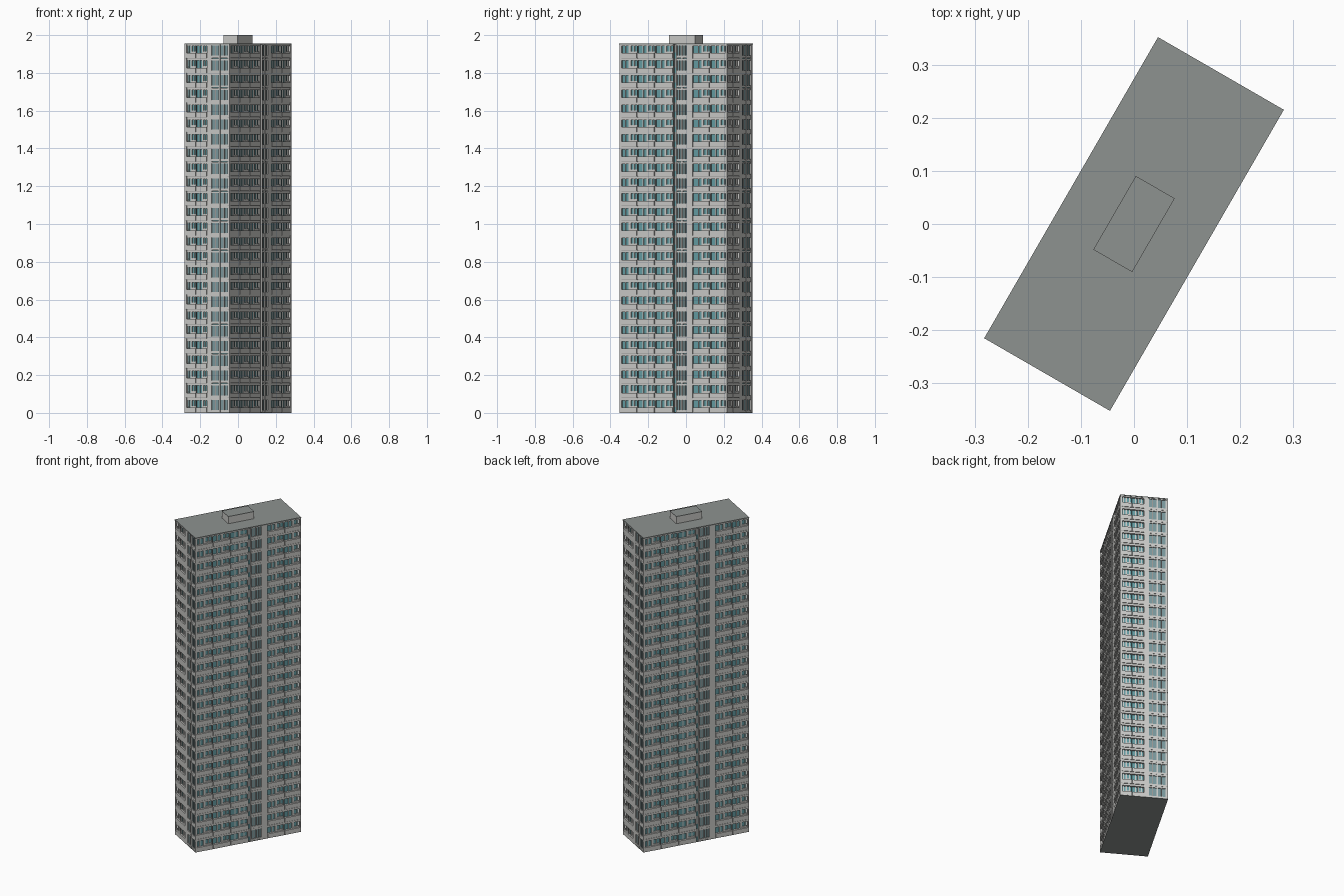
import bpy, bmesh, math
from mathutils import Matrix, Vector

cube = bpy.data.objects.get("Cube")
if cube:
    bpy.data.objects.remove(cube, do_unlink=True)

W, L = 0.1375, 0.329            # half width and half length of the tower
FLOORS, TOP = 25, 1.955
H = TOP / FLOORS
SILL, HEAD = 0.028, 0.066       # glazing band within one storey
RECESS = 0.013
TURN = Matrix.Rotation(math.radians(-30), 4, 'Z')


def material(name, rgb):
    m = bpy.data.materials.new(name)
    m.use_nodes = True
    m.diffuse_color = (*rgb, 1)
    m.node_tree.nodes["Principled BSDF"].inputs["Base Color"].default_value = (*rgb, 1)
    return m


wall = material("pale concrete", (0.60, 0.60, 0.58))
glass = material("teal glass", (0.13, 0.34, 0.37))
pane = material("grey teal glass", (0.20, 0.32, 0.34))
frame = material("grey frame", (0.32, 0.32, 0.31))
roof = material("roof grey", (0.27, 0.29, 0.28))


def add_box(bm, lo, hi):
    lo, hi = Vector(lo), Vector(hi)
    m = Matrix.Translation((lo + hi) / 2) @ Matrix.Diagonal((*(hi - lo), 1))
    bmesh.ops.create_cube(bm, size=1, matrix=m)


def finish(bm, name, mat, storeys=1):
    mesh = bpy.data.meshes.new(name)
    bm.to_mesh(mesh)
    bm.free()
    mesh.materials.append(mat)
    ob = bpy.data.objects.new(name, mesh)
    ob.matrix_world = TURN
    bpy.context.collection.objects.link(ob)
    if storeys > 1:
        mod = ob.modifiers.new("storeys", 'ARRAY')
        mod.count = storeys
        mod.use_relative_offset = False
        mod.use_constant_offset = True
        mod.constant_offset_displace = (0, 0, H)
    return ob


def on_face(bm, side, u0, u1, z0, z1, d0, d1=RECESS):
    """Box on a facade: u is the fraction from left to right, d the depth inwards."""
    if side == "long":
        lo = (W - d1, -L + u0 * 2 * L, z0)
        hi = (W - d0, -L + u1 * 2 * L, z1)
    else:
        lo = (-W + u0 * 2 * W, -L + d0, z0)
        hi = (-W + u1 * 2 * W, -L + d1, z1)
    add_box(bm, lo, hi)
    add_box(bm, (-hi[0], -hi[1], lo[2]), (-lo[0], -lo[1], hi[2]))  # opposite facade


def make(name, mat, boxes, storeys=1):
    bm = bmesh.new()
    for b in boxes:
        on_face(bm, *b)
    return finish(bm, name, mat, storeys)


# Glazed core, roof and roof hut
def block(name, mat, x, y, z0, z1):
    bm = bmesh.new()
    add_box(bm, (-x, -y, z0), (x, y, z1))
    finish(bm, name, mat)


block("glazed_core", glass, W - RECESS, L - RECESS, 0.004, TOP - 0.004)
block("base_slab", roof, W - 0.001, L - 0.001, 0, 0.004)
block("roof_slab", roof, W, L, TOP - 0.006, TOP)
block("roof_hut", wall, 0.042, 0.08, TOP, 1.997)
block("roof_hut_cap", roof, 0.0425, 0.0805, 1.997, 2.0)

# Balcony bays and window bays on each facade
balconies = [("long", a, b) for a, b in
             ((0, 0.165), (0.165, 0.33), (0.33, 0.5), (0.68, 0.84), (0.84, 1))]
balconies += [("short", 0, 0.25), ("short", 0.25, 0.5)]
windows = [("long", 0.535, 0.575), ("long", 0.585, 0.625),
           ("short", 0.60, 0.76), ("short", 0.79, 0.95)]

parapets, lintels, mullions, rails = [], [], [], []
for side, a, b in balconies:
    w = b - a
    parapets.append((side, a + w * 0.03, b - w * 0.03, 0.002, SILL, 0))
    lintels.append((side, a, b, HEAD, H, 0.002))
    rails.append((side, a, b, 0, 0.002, 0.004))
    # glazing posts behind the parapet, one wide and two narrow
    for t, half in ((0.30, 0.025), (0.55, 0.06), (0.80, 0.025)):
        mullions.append((side, a + w * (t - half), a + w * (t + half), SILL, HEAD, 0.008))
    # low infill beside the balcony door
    mullions.append((side, a + w * 0.61, a + w * 0.97, SILL, SILL + 0.009, 0.008))
make("balcony_parapets", wall, parapets, FLOORS)
make("balcony_lintels", wall, lintels, FLOORS)
make("balcony_posts", wall, mullions, FLOORS)
make("floor_joints", frame, rails, FLOORS)

# Window bays: spandrels, panes and frames
spandrels, panes, frames = [], [], []
for side, a, b in windows:
    spandrels += [(side, a, b, 0.001, 0.014, 0.003), (side, a, b, 0.068, H, 0.003)]
    panes.append((side, a, b, 0.014, 0.068, 0.008))
    mid, half = (a + b) / 2, (b - a) * 0.06
    frames.append((side, mid - half, mid + half, 0.014, 0.068, 0.005))
make("window_spandrels", wall, spandrels, FLOORS)
make("window_panes", pane, panes, FLOORS)
make("window_bars", frame, frames, FLOORS)

# Recessed slot beside the stair windows
make("slot_panels", frame, [("long", 0.507, 0.525, 0.03, H, 0.009)], FLOORS)

# Full-height piers and walls
solid = [("long", 0.525, 0.535), ("long", 0.575, 0.585), ("long", 0.625, 0.68),
         ("short", 0.5, 0.60), ("short", 0.76, 0.79), ("short", 0.95, 0.995)]
make("wall_piers", wall, [(s, a, b, 0.004, TOP - 0.006, 0.001) for s, a, b in solid])

# Thin dividers between neighbouring balconies
dividers = [("long", u) for u in (0.165, 0.33, 0.5, 0.84)] + [("short", 0.25)]
make("balcony_dividers", frame,
     [(s, u - 0.004, u + 0.004, 0.004, TOP - 0.006, 0.003) for s, u in dividers])
make("corner_posts", wall,
     [("long", a, b, 0.004, TOP - 0.006, 0.0005) for a, b in ((0.001, 0.012), (0.988, 0.999))])
